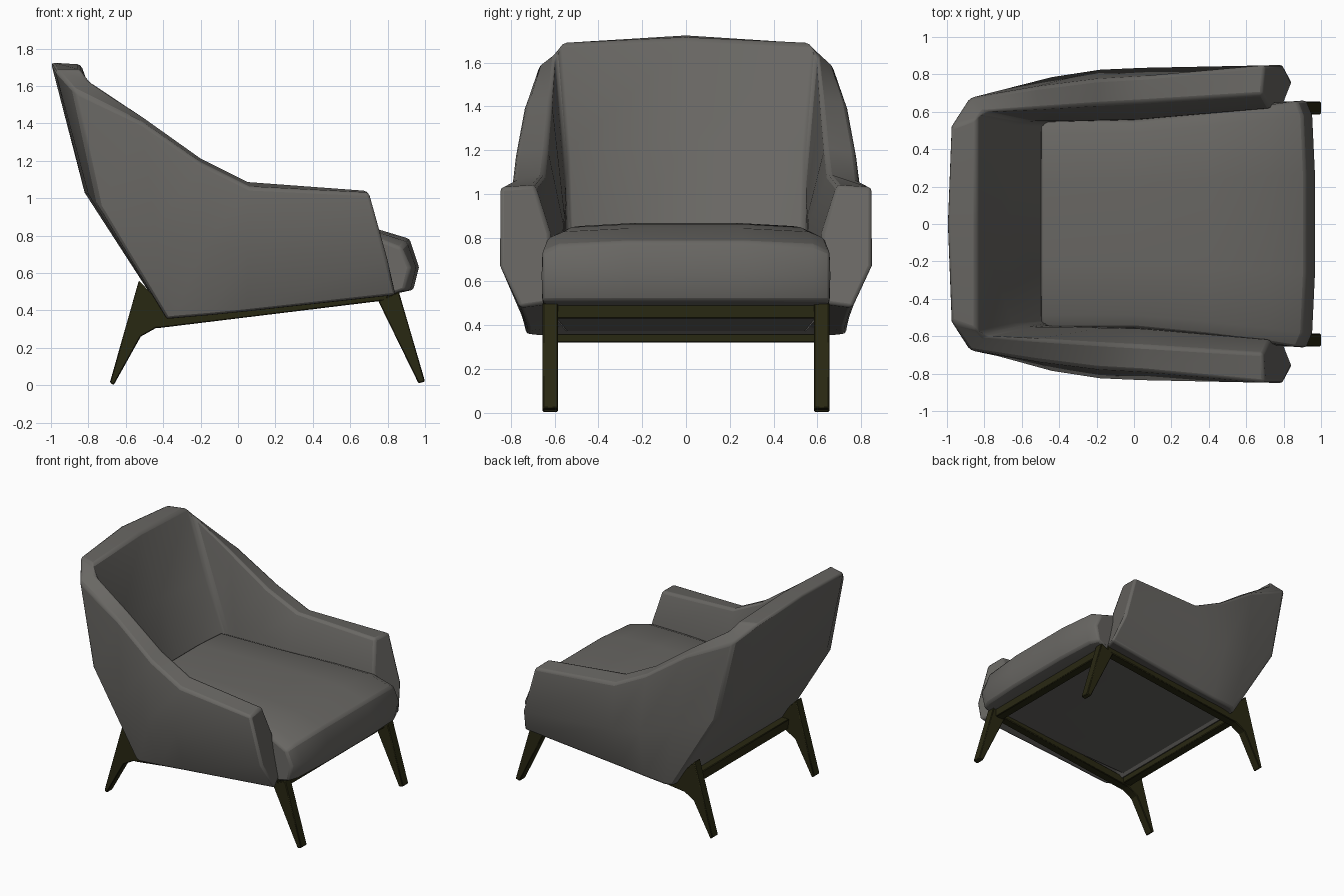
import bpy, bmesh, math

if "Cube" in bpy.data.objects:
    bpy.data.objects.remove(bpy.data.objects["Cube"])


def material(name, rgb):
    m = bpy.data.materials.new(name)
    m.diffuse_color = (*rgb, 1)
    m.use_nodes = True
    m.node_tree.nodes["Principled BSDF"].inputs["Base Color"].default_value = m.diffuse_color
    return m


FABRIC = material("grey fabric", (0.14, 0.135, 0.125))
WOOD = material("dark wood", (0.022, 0.021, 0.006))


def loft(name, rings, mat, bevel=0.0, angle=35, segments=2):
    """Skin a list of closed rings and cap both ends."""
    bm = bmesh.new()
    vs = [[bm.verts.new(p) for p in r] for r in rings]
    n = len(vs[0])
    for a, b in zip(vs, vs[1:]):
        for i in range(n):
            j = (i + 1) % n
            bm.faces.new((a[i], a[j], b[j], b[i]))
    bm.faces.new(vs[0])
    bm.faces.new(vs[-1][::-1])
    bmesh.ops.recalc_face_normals(bm, faces=bm.faces)
    me = bpy.data.meshes.new(name)
    bm.to_mesh(me)
    bm.free()
    me.materials.append(mat)
    ob = bpy.data.objects.new(name, me)
    bpy.context.collection.objects.link(ob)
    me.shade_smooth()
    me.set_sharp_from_angle(angle=math.radians(angle))
    if bevel:
        b = ob.modifiers.new("soft edges", 'BEVEL')
        b.width = bevel
        b.segments = segments
        b.limit_method = 'ANGLE'
        b.angle_limit = math.radians(40)
    return ob


# Shell: arms and back as one wrapped section, from arm front to back centre.
# Each section: outer bottom, outer middle, outer top, inner top, inner middle, inner bottom
half = [
    [(.85, .76, .48), (.80, .85, .67), (.70, .85, 1.03), (.69, .69, 1.04), (.73, .62, .82), (.78, .60, .50)],
    [(.05, .73, .39), (.05, .835, .72), (.06, .79, 1.06), (.05, .65, 1.09), (.03, .56, .86), (.03, .55, .44)],
    [(-.15, .73, .37), (-.18, .825, .76), (-.20, .775, 1.19), (-.20, .635, 1.215), (-.18, .555, .90), (-.15, .54, .42)],
    [(-.33, .73, .355), (-.44, .785, .84), (-.52, .735, 1.41), (-.50, .615, 1.43), (-.42, .55, .95), (-.30, .54, .40)],
    [(-.375, .70, .35), (-.75, .70, .97), (-.88, .675, 1.58), (-.80, .60, 1.635), (-.56, .55, 1.06), (-.32, .53, .40)],
    [(-.38, .60, .35), (-.80, .58, 1.02), (-.98, .52, 1.69), (-.84, .57, 1.69), (-.65, .53, 1.20), (-.32, .51, .40)],
    [(-.38, 0, .35), (-.82, 0, 1.03), (-1.0, 0, 1.725), (-.84, 0, 1.715), (-.67, 0, 1.25), (-.32, 0, .40)],
]
mirrored = [[(x, -y, z) for x, y, z in r] for r in half[-2::-1]]
loft("shell", half + mirrored, FABRIC, 0.018, 38)

# Seat cushion: side profile lofted across the width, widening past the arms
profile = [(-.50, .86), (.0, .87), (.40, .865), (.72, .845), (.92, .785), (.97, .63),
           (.94, .51), (.82, .485), (-.38, .37)]


def half_width(x):
    if x < 0.1:
        return 0.555
    return min(0.555 + (x - 0.1) * 0.13, 0.66)


rings = []
for t, drop in ((-1, 1), (-.88, .35), (-.4, .05), (.4, .05), (.88, .35), (1, 1)):
    ring = []
    for x, z in profile:
        xx = x - (0.05 * drop if x > 0.9 else 0)
        zz = z - (0.05 * drop if z > 0.7 else 0)
        ring.append((xx, t * half_width(x), zz))
    rings.append(ring)
loft("seat", rings, FABRIC, 0.015, 40)


# Wooden frame: profiles in the side plane, extruded across y
def plank(name, pts, y0, y1):
    loft(name, [[(x, y, z) for x, z in pts] for y in (y0, y1)], WOOD, 0.005, 30, 1)


for side, s in (("left", 1), ("right", -1)):
    y0, y1 = 0.585 * s, 0.655 * s
    plank("front_leg_" + side, [(.75, .45), (.86, .50), (1.0, .02), (.965, .01)], y0, y1)
    plank("back_leg_" + side, [(-.685, .015), (-.53, .56), (-.36, .38), (-.40, .31),
                               (-.44, .305), (-.52, .26), (-.665, .0)], y0, y1)
    plank("side_rail_" + side, [(-.43, .305), (-.43, .37), (.80, .51), (.80, .455)], y0, y1)
plank("front_rail", [(.77, .43), (.77, .49), (.84, .495), (.84, .43)], -.60, .60)
plank("back_rail", [(-.46, .32), (-.47, .40), (-.39, .40), (-.39, .32)], -.60, .60)
